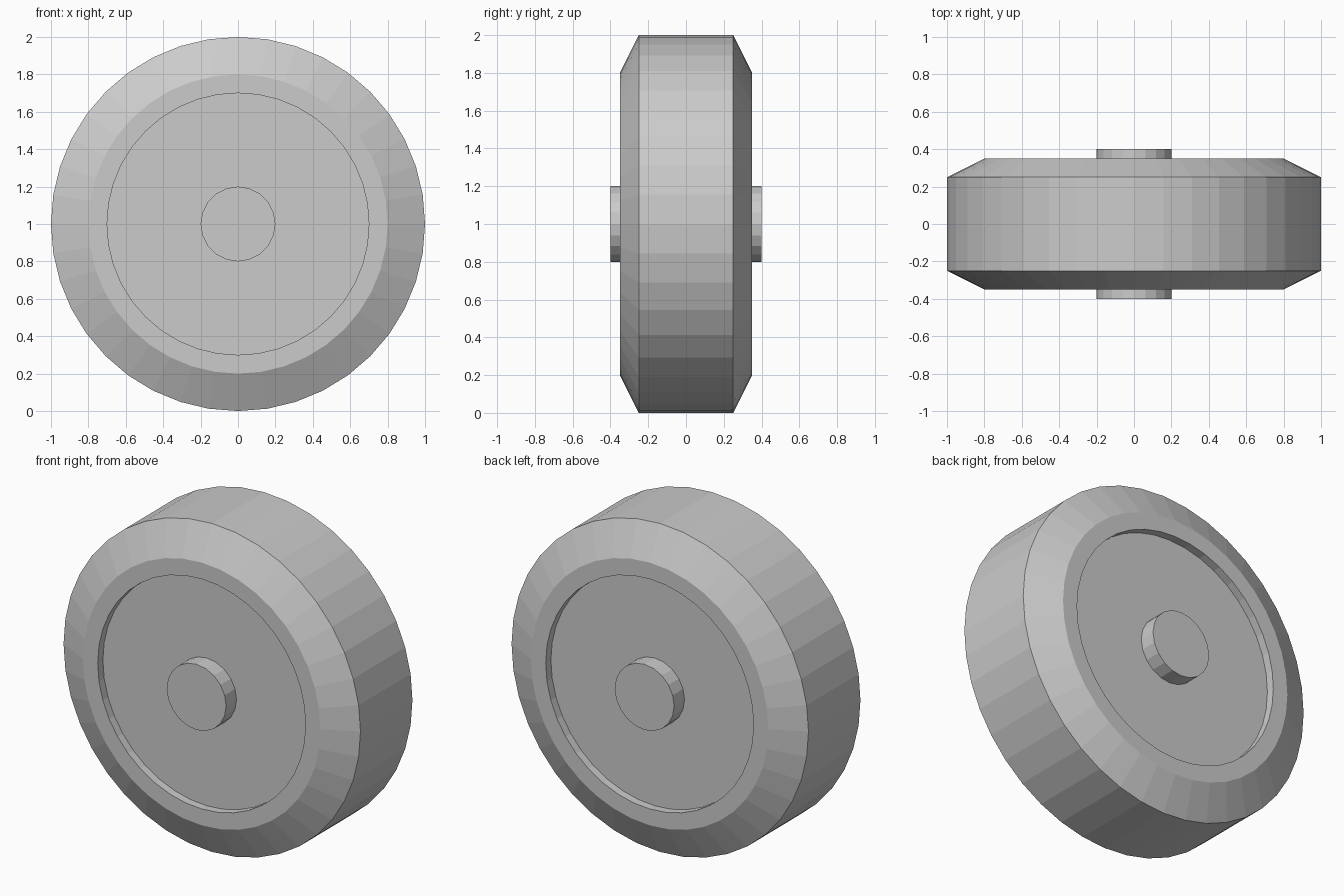
import bpy, bmesh
from math import cos, sin, pi

if "Cube" in bpy.data.objects:
    bpy.data.objects.remove(bpy.data.objects["Cube"])


def revolve(name, profile, sides):
    """Spin a (radius, y) profile about the wheel axle at z = 1; cap both ends."""
    bm = bmesh.new()
    rings = [[bm.verts.new((r * cos(2 * pi * i / sides), y, 1 + r * sin(2 * pi * i / sides)))
              for i in range(sides)] for r, y in profile]
    for a, b in zip(rings, rings[1:]):
        for i in range(sides):
            j = (i + 1) % sides
            bm.faces.new((a[i], a[j], b[j], b[i]))
    bm.faces.new(rings[0])
    bm.faces.new(rings[-1])
    bmesh.ops.recalc_face_normals(bm, faces=bm.faces)
    mesh = bpy.data.meshes.new(name)
    bm.to_mesh(mesh)
    bm.free()
    obj = bpy.data.objects.new(name, mesh)
    bpy.context.collection.objects.link(obj)
    return obj


# wheel: recessed face, flat lip, bevelled shoulder and tread, mirrored in y
half = [(0.7, -0.30), (0.7, -0.35), (0.8, -0.35), (1.0, -0.25)]
revolve("wheel", half + [(r, -y) for r, y in reversed(half)], 40)

# axle hub standing out of both recesses
revolve("axle", [(0.2, -0.4), (0.2, 0.4)], 20)
